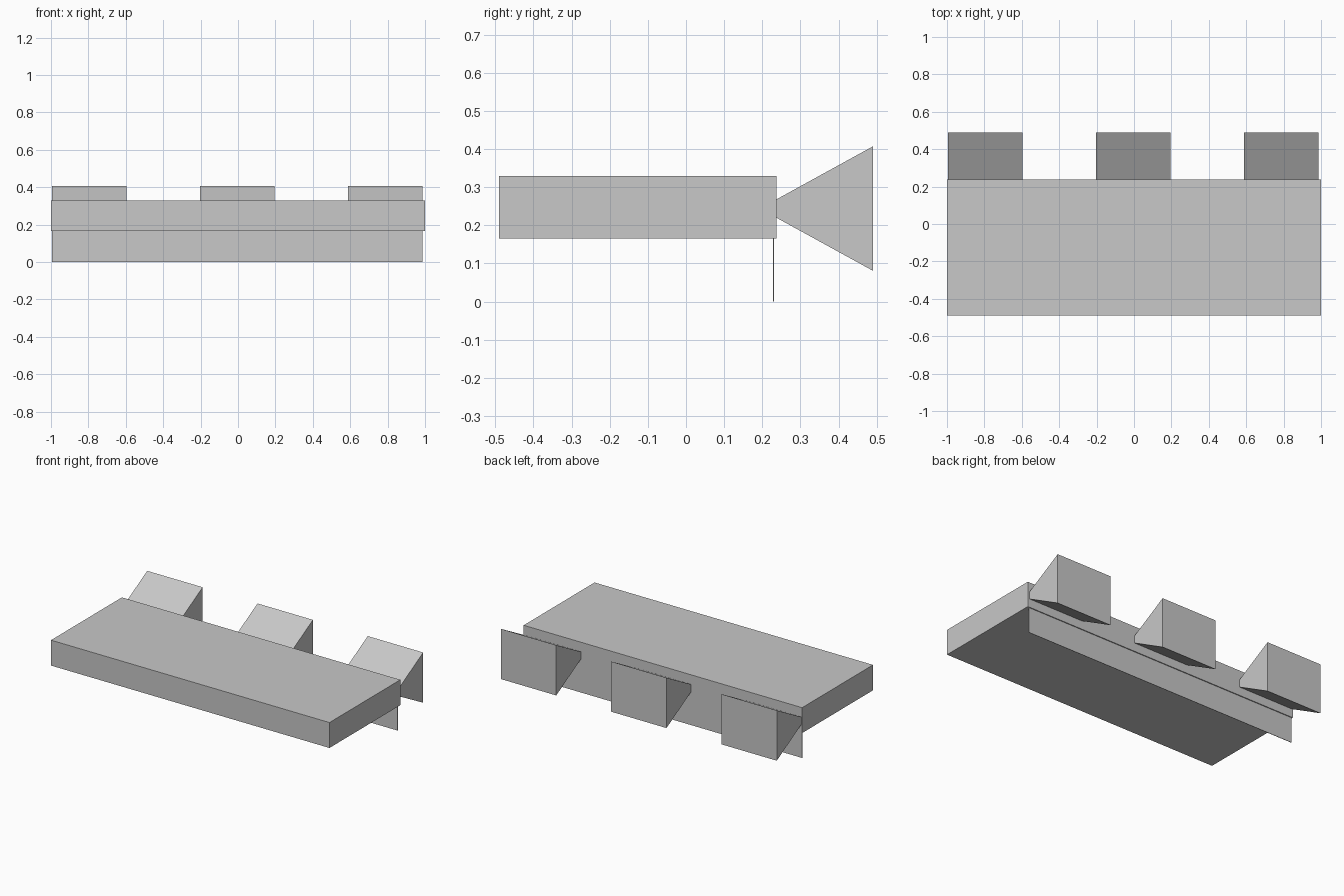
import bpy
import bmesh

if "Cube" in bpy.data.objects:
    bpy.data.objects.remove(bpy.data.objects["Cube"])

grey = bpy.data.materials.new("light_grey")
grey.use_nodes = True
colour = (0.58, 0.58, 0.58, 1)
grey.diffuse_color = colour
grey.node_tree.nodes["Principled BSDF"].inputs["Base Color"].default_value = colour


def extrude_profile(name, profile, x0, x1):
    """Extrude a (y, z) outline along x into a closed solid."""
    bm = bmesh.new()
    face = bm.faces.new([bm.verts.new((x0, y, z)) for y, z in profile])
    result = bmesh.ops.extrude_face_region(bm, geom=[face])
    moved = [v for v in result["geom"] if isinstance(v, bmesh.types.BMVert)]
    bmesh.ops.translate(bm, verts=moved, vec=(x1 - x0, 0, 0))
    bmesh.ops.recalc_face_normals(bm, faces=bm.faces)
    mesh = bpy.data.meshes.new(name)
    bm.to_mesh(mesh)
    bm.free()
    mesh.materials.append(grey)
    obj = bpy.data.objects.new(name, mesh)
    bpy.context.collection.objects.link(obj)
    return obj


def rectangle(y0, y1, z0, z1):
    return [(y0, z0), (y1, z0), (y1, z1), (y0, z1)]


# Main slab
extrude_profile("slab", rectangle(-0.49, 0.237, 0.165, 0.33), -1, 1)

# Thin panel hanging under the rear edge
extrude_profile("rear_panel", rectangle(0.228, 0.231, 0, 0.165), -0.995, 0.987)

# Three flared blocks along the back
flare = [(0.237, 0.22), (0.49, 0.081), (0.49, 0.407), (0.237, 0.268)]
for side, x in (("right", -0.995), ("middle", -0.203), ("left", 0.589)):
    extrude_profile(f"flared_block_{side}", flare, x, x + 0.398)
